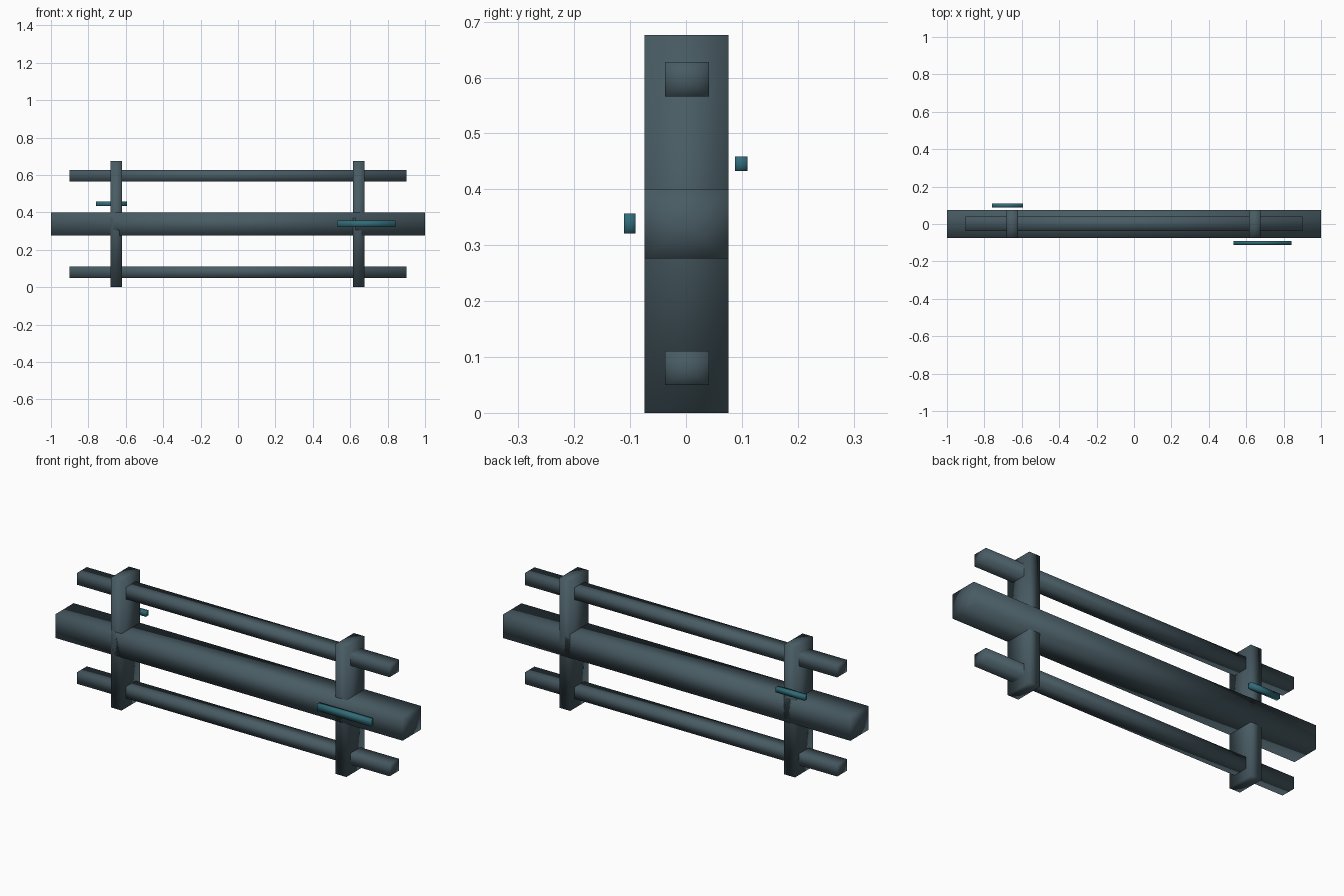
import bpy
from math import pi, sqrt
from mathutils import Matrix

if "Cube" in bpy.data.objects:
    bpy.data.objects.remove(bpy.data.objects["Cube"])


def material(name, rgb):
    m = bpy.data.materials.new(name)
    m.diffuse_color = (*rgb, 1)
    m.use_nodes = True
    m.node_tree.nodes["Principled BSDF"].inputs["Base Color"].default_value = m.diffuse_color
    return m


slate = material("dark_slate", (0.065, 0.105, 0.125))
teal = material("teal", (0.03, 0.15, 0.19))


def bar(name, x, y, z, mat, upright=False):
    """Smooth-shaded four-sided bar filling the ranges x, y, z, with fan caps."""
    bpy.ops.mesh.primitive_cylinder_add(vertices=4, radius=sqrt(0.5), depth=1,
                                        end_fill_type='TRIFAN')
    ob = bpy.context.object
    ob.name = name
    turn = Matrix.Rotation(pi / 4, 4, 'Z')
    if not upright:
        turn = Matrix.Rotation(pi / 2, 4, 'Y') @ turn
    size = Matrix.Diagonal((x[1] - x[0], y[1] - y[0], z[1] - z[0], 1))
    ob.data.transform(size @ turn)
    ob.location = (sum(x) / 2, sum(y) / 2, sum(z) / 2)
    bpy.ops.object.shade_smooth()
    ob.data.materials.append(mat)
    return ob


# Main beam
bar("main_beam", (-1, 1), (-0.074, 0.076), (0.276, 0.4), slate)

# Upper and lower rails
for name, z in (("lower_rail", (0.05, 0.111)), ("upper_rail", (0.566, 0.628))):
    bar(name, (-0.9, 0.9), (-0.038, 0.041), z, slate)

# Cross posts joining the rails
for name, x in (("left_post", -0.65), ("right_post", 0.645)):
    bar(name, (x - 0.031, x + 0.031), (-0.074, 0.076), (0, 0.676), slate, upright=True)

# Teal strips floating off the front and back
bar("front_strip", (0.533, 0.842), (-0.111, -0.09), (0.321, 0.357), teal)
bar("back_strip", (-0.76, -0.593), (0.088, 0.11), (0.433, 0.459), teal)
